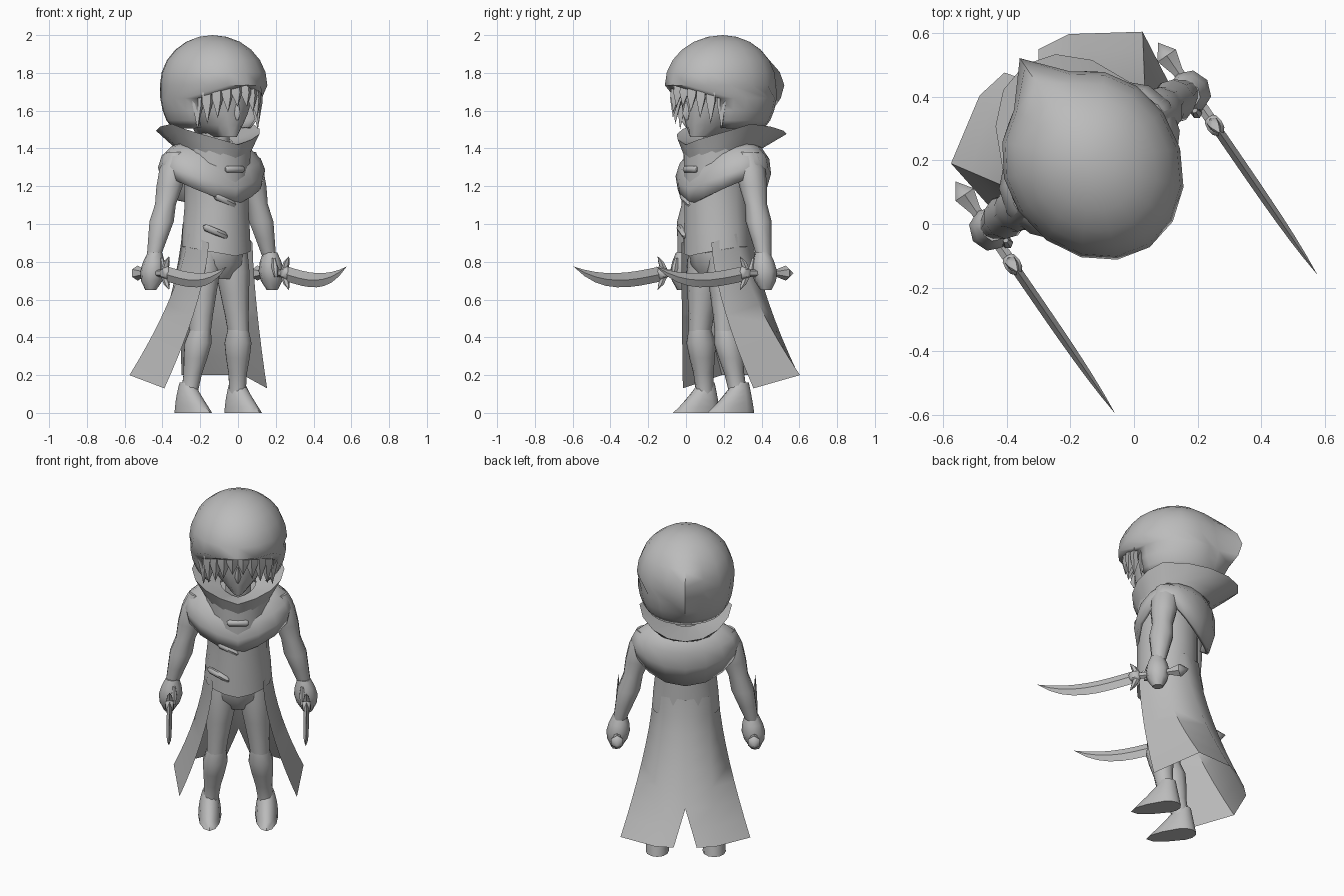
import bpy, bmesh
from math import sin, cos, pi, radians
from mathutils import Matrix, Vector

cube = bpy.data.objects.get("Cube")
if cube:
    bpy.data.objects.remove(cube, do_unlink=True)

SHADE = (.5, .5, .5, 1)
grey = bpy.data.materials.new("plain grey")
grey.use_nodes = True
grey.diffuse_color = SHADE
grey.node_tree.nodes["Principled BSDF"].inputs["Base Color"].default_value = SHADE

# The figure stands turned towards its left
PLACE = Matrix.Translation((-.135, .195, 0)) @ Matrix.Rotation(radians(34.5), 4, 'Z')


def steps(count):
    """Even fractions from nought to one."""
    return [i / count for i in range(count + 1)]


def skin(name, rows, closed=True, caps=True, mirror=False, thick=0, crease=50):
    """Join rows of points into a surface; optionally mirror it to the other side."""
    bm = bmesh.new()
    grid = [[bm.verts.new(point) for point in row] for row in rows]
    size = len(rows[0])
    for upper, lower in zip(grid, grid[1:]):
        for i in range(size if closed else size - 1):
            j = (i + 1) % size
            bm.faces.new((upper[i], upper[j], lower[j], lower[i]))
    if closed and caps:
        bm.faces.new(grid[0])
        bm.faces.new(grid[-1])
    if mirror:
        geometry = bm.verts[:] + bm.edges[:] + bm.faces[:]
        copy = bmesh.ops.duplicate(bm, geom=geometry)["geom"]
        for item in copy:
            if isinstance(item, bmesh.types.BMVert):
                item.co.x *= -1
        flipped = [item for item in copy if isinstance(item, bmesh.types.BMFace)]
        bmesh.ops.reverse_faces(bm, faces=flipped)
    bmesh.ops.remove_doubles(bm, verts=bm.verts[:], dist=.001)
    bmesh.ops.recalc_face_normals(bm, faces=bm.faces[:])
    bm.transform(PLACE)
    mesh = bpy.data.meshes.new(name)
    bm.to_mesh(mesh)
    bm.free()
    mesh.materials.append(grey)
    part = bpy.data.objects.new(name, mesh)
    bpy.context.collection.objects.link(part)
    if thick:
        solid = part.modifiers.new("thickness", 'SOLIDIFY')
        solid.thickness = thick
        solid.offset = 0
    bpy.ops.object.select_all(action='DESELECT')
    part.select_set(True)
    bpy.context.view_layer.objects.active = part
    bpy.ops.object.shade_smooth_by_angle(angle=radians(crease))


def ring(centre, width, front, back, dip_front=0, dip_back=0, sides=16, gap=0):
    """Oval with its own reaches; a pointed front dip, a round back dip, an open front."""
    x, y, z = centre
    start = radians(gap)
    points = []
    for turn in steps(sides):
        angle = start + (pi - start) * 2 * turn
        ahead = cos(angle)
        if ahead > 0:
            reach, drop = front, dip_front * (1 - 2 * min(angle, 2 * pi - angle) / pi)
        else:
            reach, drop = back, dip_back * abs(ahead) ** 1.5
        points.append((x + width * sin(angle), y - reach * ahead, z - drop))
    return points


def limb(name, start, end, radii, flat=.9, sides=10, **options):
    """Tapered part whose radii are spread evenly from start to end."""
    rows = []
    for along, radius in zip(steps(len(radii) - 1), radii):
        centre = Vector(start).lerp(Vector(end), along)
        rows.append(ring(centre, radius * flat, radius, radius, sides=sides)[:-1])
    skin(name, rows, **options)


def bar(name, x, rows, sides=6, **options):
    """Part lying front to back from rows of (y, z, half height, half width)."""
    angles = [2 * pi * turn for turn in steps(sides)[:-1]]
    skin(name, [[(x + width * sin(a), y, z + height * cos(a)) for a in angles]
                for y, z, height, width in rows], **options)


# Hood: rounded crown, open under the brow, pulled to a point behind
rows = []
for level in range(11):
    polar = pi * level / 12
    below = polar > pi / 2 + .01
    swell = abs(sin(polar)) ** (.4 if below else 1)
    row = ring((0, 0, 1.735 + .26 * cos(polar)), .27 * swell,
               (.25 if below else .32) * swell, .29 * swell, gap=50 if below else 0)
    x, y, z = row[8]
    row[8] = (x, y + .1 * sin(polar) ** 6, z)
    rows.append(row)
skin("hood", rows, closed=False, thick=.01)

# Head, nose and neck
rows = []
for t in steps(6):
    width = .19 * sin(.15 + 2 * t) ** .7
    rows.append(ring((0, -.04, 1.46 + .38 * t), width, .16 + .2 * width, .17)[:-1])
skin("head", rows)
limb("nose", (0, -.23, 1.55), (0, -.23, 1.65), (.01, .03, .02, .01), flat=.6, sides=4)
limb("neck", (0, -.02, 1.3), (0, -.03, 1.5), (.09, .08))

# Hair: broad tapered locks fanned around the brow, longer at the temples
for i in range(5):
    angle = radians(8 + 14 * i)
    root = Vector((.2 * sin(angle), -.03 - .23 * cos(angle), 1.77))
    tip = root * 1.08
    tip.z = 1.62 - .03 * i
    limb("hair_locks_" + "abcde"[i], root, tip, (.03, .03, 0), flat=1.2, sides=4,
         mirror=True)

# Collar: flares out around the neck, then folds in to it
rows = [ring((0, 0, 1.39 + .14 * t), .18 + .08 * t, .19 + .05 * t, .2 + .17 * t,
             dip_front=.11, dip_back=.06 * t)[:-1] for t in steps(3)]
rows.append(ring((0, 0, 1.45), .1, .12, .12, dip_front=.04)[:-1])
skin("collar", rows, caps=False, crease=40)

# Shoulder mantle with a pointed front
rows = []
for t in steps(4):
    width = .15 + .15 * sin(2 * t)
    rows.append(ring((0, .015, 1.43 - .16 * t ** 1.3), width, .76 * width,
                     .76 * width - .06 * t * t,
                     dip_front=.03 + .14 * t, dip_back=.16 * t * t)[:-1])
skin("mantle", rows, caps=False, thick=.02)

# Coat body with a dipping hem
skin("coat_body", [ring((0, -.03, 1.4 - .52 * t), .18 + .01 * cos(2 * pi * t), .185, .16,
                        dip_front=.05 * t)[:-1] for t in steps(5)])

# Coat tails: a flaring sheet, slit at the back
waist = [(.14, -.17, .9), (.185, -.04, .95), (.13, .09, 1), (0, .14, 1)]
hem = [(.33, -.03, .13), (.365, .245, .2), (.17, .37, .2), (.065, .385, .2)]
rows = []
for t in steps(8):
    row = []
    for high, low in zip(waist, hem):
        point = Vector(high).lerp(Vector(low), t ** 1.5)
        point.z = high[2] + (low[2] - high[2]) * t
        row.append(point)
    row[-1].x = hem[-1][0] * max(0, 4 * t - 3)
    rows.append(row)
skin("coat_tails", rows, closed=False, mirror=True)

# Toggles down the front, the lower two slanting
for i, label in enumerate(("top", "middle", "bottom")):
    slant = -.025 if i else 0
    rows = []
    for side, radius in ((-1, .01), (-.8, .02), (.8, .02), (1, .01)):
        rows.append([(-.055 * i + .06 * side,
                      -.205 + .01 * i * (1 - side) + radius * cos(turn * 2 * pi),
                      1.29 - .165 * i + slant * side + radius * sin(turn * 2 * pi))
                     for turn in steps(6)[:-1]])
    skin("toggle_" + label, rows)

# Hips, legs and boots
limb("hips", (0, -.04, .93), (0, -.04, .71), (.14, .14, .13, .08), flat=1.15)
limb("legs", (.085, -.045, .86), (.125, -.065, .4), (.1, .1, .085, .07, .06), mirror=True)
limb("boot_shafts", (.12, -.065, .45), (.16, 0, .05), (.06, .08, .07, .055, .05, .06),
     mirror=True)
skin("boot_feet", [ring((.16, 0, .16 * t), .065 - .025 * t * t, .04 + .17 * (1 - t) ** 1.2,
                        .08 - .03 * t, sides=12)[:-1] for t in steps(5)], mirror=True)

# Arms, gripping hands and thumbs
limb("arms", (.22, .01, 1.38), (.37, .01, .83), (.06, .08, .075, .06, .07, .055, .04),
     flat=.95, mirror=True)
limb("hands", (.37, 0, .85), (.39, .01, .65), (.04, .06, .07, .06, .03), flat=.95,
     sides=8, mirror=True)
limb("thumbs", (.36, -.05, .82), (.36, -.07, .72), (.01, .02, .01), sides=6, mirror=True)

# Curved knives: flared grip, round guard, hooked claws and swept blade
KNIFE_X, KNIFE_Z = .385, .74
bar("knife_grips", KNIFE_X, [(y, KNIFE_Z, radius, radius) for y, radius in
                             ((.19, 0), (.14, .04), (.08, .02), (-.14, .02))], mirror=True)
rows = []
for t in steps(4):
    bulge = sin(pi * t) ** .5
    rows.append((-.08 - .09 * t, KNIFE_Z, .04 * bulge, .03 * bulge))
bar("knife_guards", KNIFE_X, rows, mirror=True)
rows = []
for t in steps(6):
    side = 2 * t - 1
    radius = .02 * (1 - side ** 4)
    rows.append(ring((KNIFE_X, -.115 - .04 * side * side, KNIFE_Z + .09 * side),
                     radius, radius, radius, sides=6)[:-1])
skin("knife_claws", rows, mirror=True)
bar("knife_blades", KNIFE_X, [(-.14 - .555 * t, .735 - .1 * t + .14 * t ** 3,
                               .04 * (1 - t ** 4), .015 * (1 - t ** 4)) for t in steps(8)],
    sides=4, mirror=True, crease=30)
